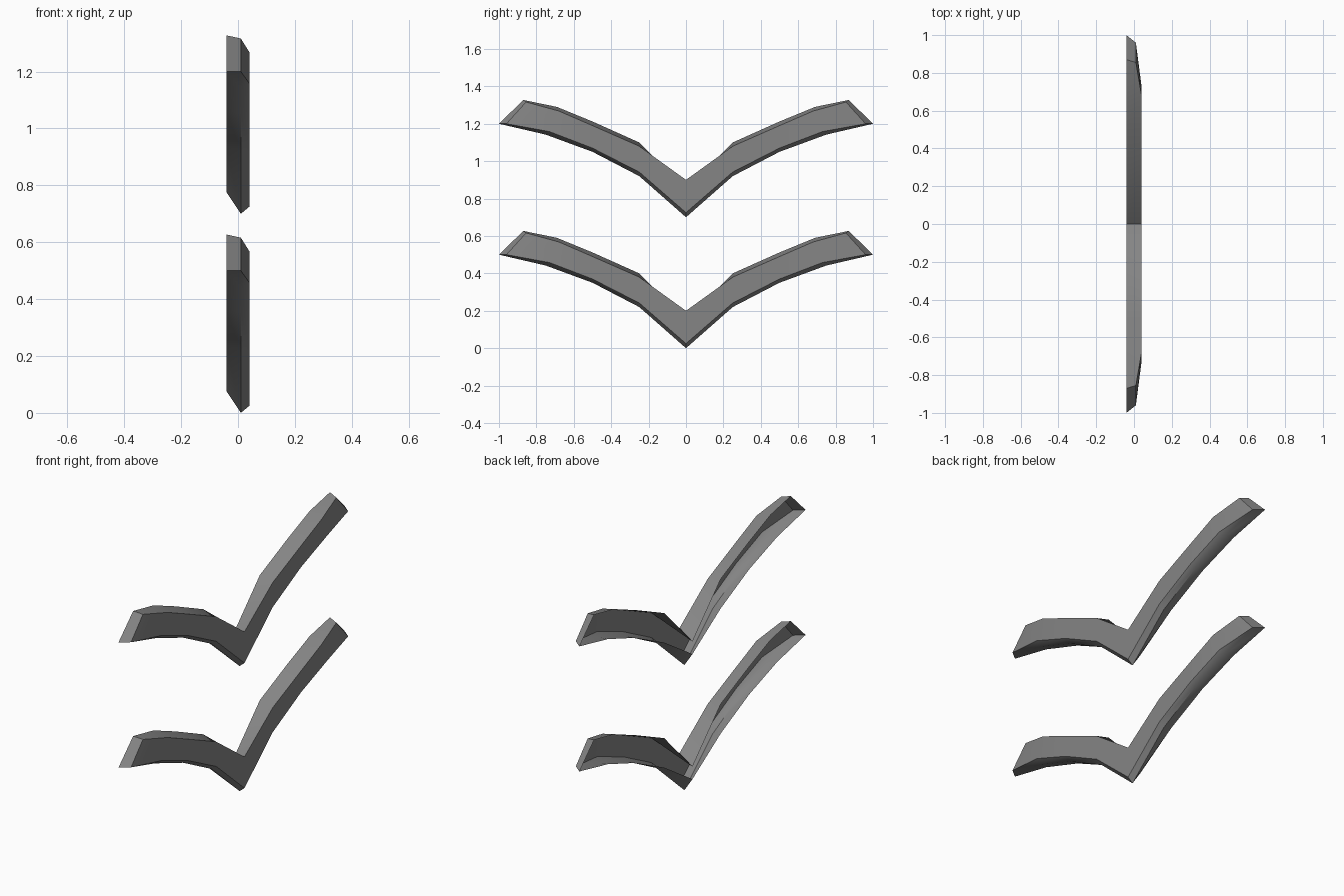
import bpy, bmesh

if "Cube" in bpy.data.objects:
    bpy.data.objects.remove(bpy.data.objects["Cube"])

grey = bpy.data.materials.new("mid_grey")
grey.diffuse_color = (0.235, 0.235, 0.235, 1)
grey.use_nodes = True
grey.node_tree.nodes["Principled BSDF"].inputs["Base Color"].default_value = grey.diffuse_color

# Half cross-section rails, from the back top rim round the front to the back
# bottom rim. Each point is (x, y, z), running from the centre to the tip.
def rail(x, pts, tip):
    return [(x, y, z) for y, z in pts] + [tip]

RAILS = [
    rail(-0.04, [(0, 0.145), (0.25, 0.40), (0.5, 0.512), (0.69, 0.59)], (-0.04, 0.87, 0.627)),
    rail(0.04, [(0, 0.20), (0.25, 0.38), (0.5, 0.49), (0.68, 0.568)], (0.01, 0.855, 0.616)),
    rail(0.04, [(0, 0.025), (0.25, 0.242), (0.5, 0.37), (0.73, 0.458)], (0.01, 0.96, 0.50)),
    rail(0.01, [(0, 0.0), (0.25, 0.22), (0.5, 0.35), (0.75, 0.442)], (0.01, 0.96, 0.50)),
    rail(-0.04, [(0, 0.075), (0.25, 0.235), (0.5, 0.357), (0.75, 0.445)], (-0.04, 1.0, 0.50)),
]


def chevron(name, height):
    """Curved V-shaped shell, open at the back, mirrored across y = 0."""
    bm = bmesh.new()
    v = [[bm.verts.new(p) for p in r] for r in RAILS]
    for i in range(len(v) - 1):
        for j in range(len(v[0]) - 1):
            bm.faces.new((v[i][j], v[i + 1][j], v[i + 1][j + 1], v[i][j + 1]))
    # slanted end wall
    bm.faces.new((v[1][-1], v[2][-1], v[4][-1], v[0][-1]))
    bmesh.ops.remove_doubles(bm, verts=bm.verts[:], dist=0.0005)
    me = bpy.data.meshes.new(name)
    bm.to_mesh(me)
    bm.free()
    me.materials.append(grey)
    ob = bpy.data.objects.new(name, me)
    bpy.context.collection.objects.link(ob)
    ob.location.z = height
    mirror = ob.modifiers.new("mirror", "MIRROR")
    mirror.use_axis = (False, True, False)
    mirror.use_clip = True
    bpy.ops.object.select_all(action='DESELECT')
    ob.select_set(True)
    bpy.context.view_layer.objects.active = ob
    bpy.ops.object.modifier_apply(modifier="mirror")
    bpy.ops.object.shade_smooth_by_angle(angle=0.7)


# two identical chevrons, one above the other
chevron("lower_chevron", 0.0)
chevron("upper_chevron", 0.70)
